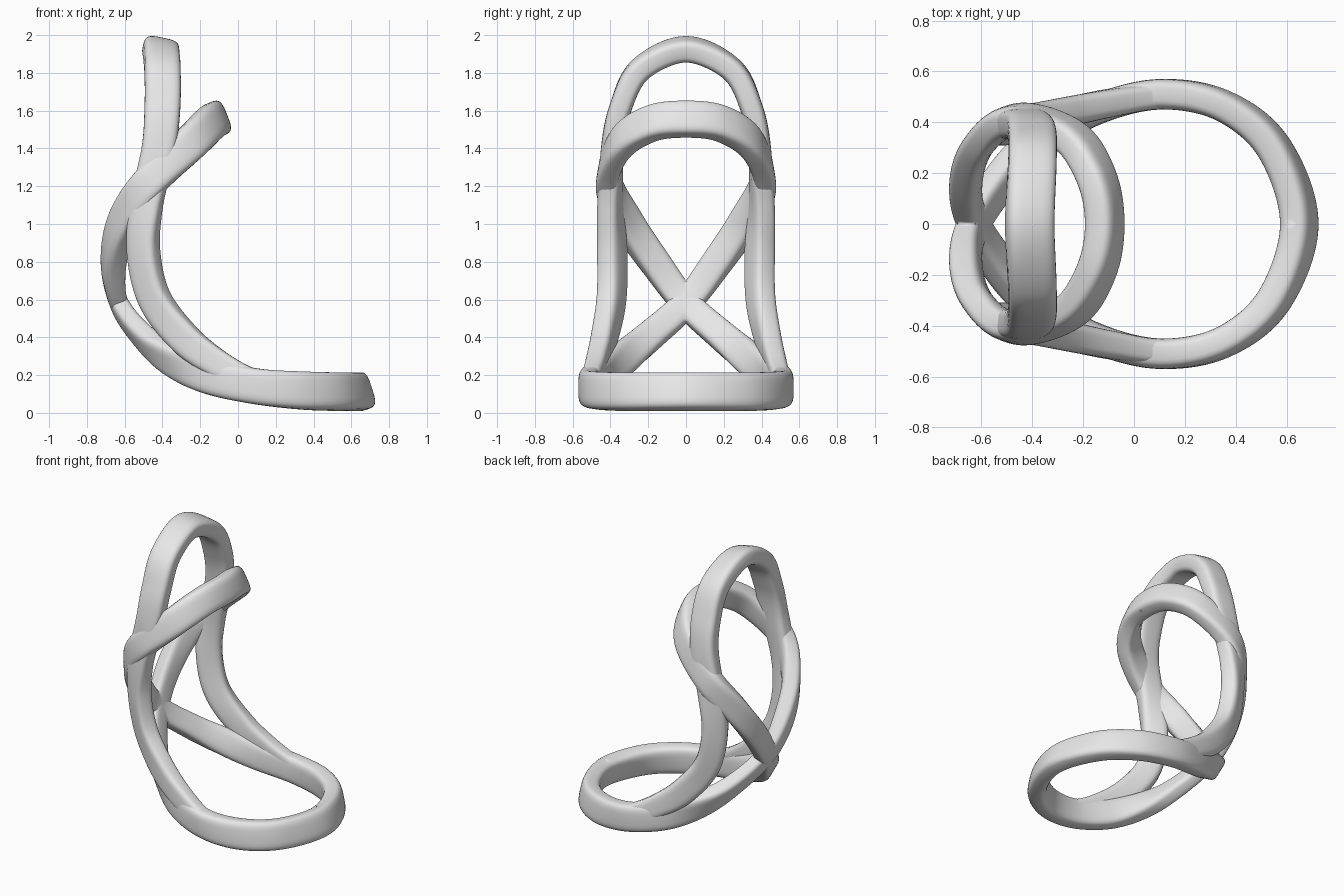
import bpy
import bmesh
from math import cos, sin, pi, copysign
from mathutils import Vector

default_cube = bpy.data.objects.get("Cube")
if default_cube:
    bpy.data.objects.remove(default_cube, do_unlink=True)

# Single plain grey finish
grey = bpy.data.materials.new("plain_grey")
grey.use_nodes = True
colour = (0.8, 0.8, 0.8, 1.0)
grey.diffuse_color = colour
grey.node_tree.nodes["Principled BSDF"].inputs["Base Color"].default_value = colour

STEPS = 12
SIDES = 32


def smooth_path(stations):
    """Catmull-Rom interpolation of whole stations (place, facing, size)."""
    first = [2 * a - b for a, b in zip(stations[0], stations[1])]
    last = [2 * a - b for a, b in zip(stations[-1], stations[-2])]
    pts = [first] + [list(s) for s in stations] + [last]
    path = []
    for i in range(1, len(pts) - 2):
        for k in range(STEPS):
            t = k / STEPS
            path.append([
                0.5 * (2 * b + (c - a) * t + (2 * a - 5 * b + 4 * c - d) * t ** 2
                       + (3 * b - a - 3 * c + d) * t ** 3)
                for a, b, c, d in zip(*pts[i - 1:i + 3])])
    path.append(list(stations[-1]))
    return path


def rounded_section(width, thick):
    """Rounded rectangle as a superellipse outline."""
    outline = []
    for k in range(SIDES):
        a = 2 * pi * k / SIDES
        u = copysign(abs(cos(a)) ** 0.55, cos(a)) * width / 2
        v = copysign(abs(sin(a)) ** 0.55, sin(a)) * thick / 2
        outline.append((u, v))
    return outline


def reflect(station):
    x, y, z, nx, ny, nz, w, t = station
    return (x, -y, z, nx, -ny, nz, w, t)


def band(name, stations):
    """Sweep half a band, trim it on the centre plane and mirror it."""
    path = smooth_path(stations + [reflect(stations[-2])])
    bm = bmesh.new()
    rings = []
    for i, s in enumerate(path):
        before, after = path[max(i - 1, 0)], path[min(i + 1, len(path) - 1)]
        tangent = (Vector(after[:3]) - Vector(before[:3])).normalized()
        facing = Vector(s[3:6])
        facing = (facing - tangent * facing.dot(tangent)).normalized()
        across = tangent.cross(facing)
        centre = Vector(s[:3])
        rings.append([bm.verts.new(centre + across * u + facing * v)
                      for u, v in rounded_section(s[6], s[7])])
    for a, b in zip(rings, rings[1:]):
        for k in range(SIDES):
            n = (k + 1) % SIDES
            bm.faces.new((a[k], a[n], b[n], b[k]))
    bm.faces.new(rings[0])
    bm.faces.new(rings[-1])
    bmesh.ops.recalc_face_normals(bm, faces=bm.faces[:])
    bmesh.ops.bisect_plane(bm, geom=bm.verts[:] + bm.edges[:] + bm.faces[:],
                           dist=0.0001, plane_co=(0, 0, 0), plane_no=(0, 1, 0),
                           clear_inner=True)
    mesh = bpy.data.meshes.new(name)
    bm.to_mesh(mesh)
    bm.free()
    mesh.materials.append(grey)
    obj = bpy.data.objects.new(name, mesh)
    bpy.context.collection.objects.link(obj)
    mirror = obj.modifiers.new("mirror", "MIRROR")
    mirror.use_axis = (False, True, False)
    mirror.merge_threshold = 0.0005
    bpy.ops.object.select_all(action="DESELECT")
    obj.select_set(True)
    bpy.context.view_layer.objects.active = obj
    bpy.ops.object.shade_smooth_by_angle(angle=0.7)
    return obj


# Each station: x, y, z, outward facing, width, thickness
lower_arm = (-.5, .2, .4, -.8, .3, -.5, .16, .11)
upper_arm = (-.66, .16, .79, -.95, .3, 0, .16, .12)
crossing = (-.63, 0, .58, -.95, 0, -.28, .15, .1)

# Ground ring rising to the crossing at the back
band("base_loop", [
    reflect(upper_arm), crossing, lower_arm,
    (-.35, .34, .285, -.5, .75, -.4, .18, .12),
    (-.15, .45, .195, -.2, 1, -.1, .19, .12),
    (.1, .51, .14, 0, 1, 0, .19, .12),
    (.35, .465, .118, .4, .9, .1, .2, .12),
    (.55, .3, .112, .8, .6, .2, .2, .125),
    (.65, 0, .112, .95, 0, .3, .2, .125),
])

# Tilted ring from the crossing up and forward
band("arm_loop", [
    reflect(lower_arm), crossing, upper_arm,
    (-.61, .31, 1.01, -.7, .7, .1, .17, .12),
    (-.47, .41, 1.22, -.2, 1, .1, .18, .12),
    (-.26, .35, 1.42, .3, .9, .2, .19, .12),
    (-.15, .19, 1.53, .75, .5, .35, .19, .125),
    (-.115, 0, 1.555, .93, 0, .37, .19, .125),
])

# Tall arch whose legs sweep forward into the ground ring
band("back_arch", [
    (.25, .495, .12, 0, 1, 0, .12, .09),
    (.07, .5, .165, 0, 1, 0, .14, .1),
    (-.1, .475, .255, -.05, 1, 0, .15, .11),
    (-.28, .435, .39, -.2, 1, -.1, .17, .12),
    (-.44, .395, .6, -.45, .9, -.1, .17, .125),
    (-.5, .39, .85, -.5, .85, 0, .17, .125),
    (-.485, .4, 1.1, -.3, .95, 0, .17, .12),
    (-.42, .39, 1.4, 0, 1, .1, .18, .12),
    (-.4, .345, 1.62, 0, .95, .25, .19, .12),
    (-.4, .24, 1.82, .1, .7, .7, .19, .125),
    (-.41, 0, 1.925, .2, 0, .97, .19, .125),
])
